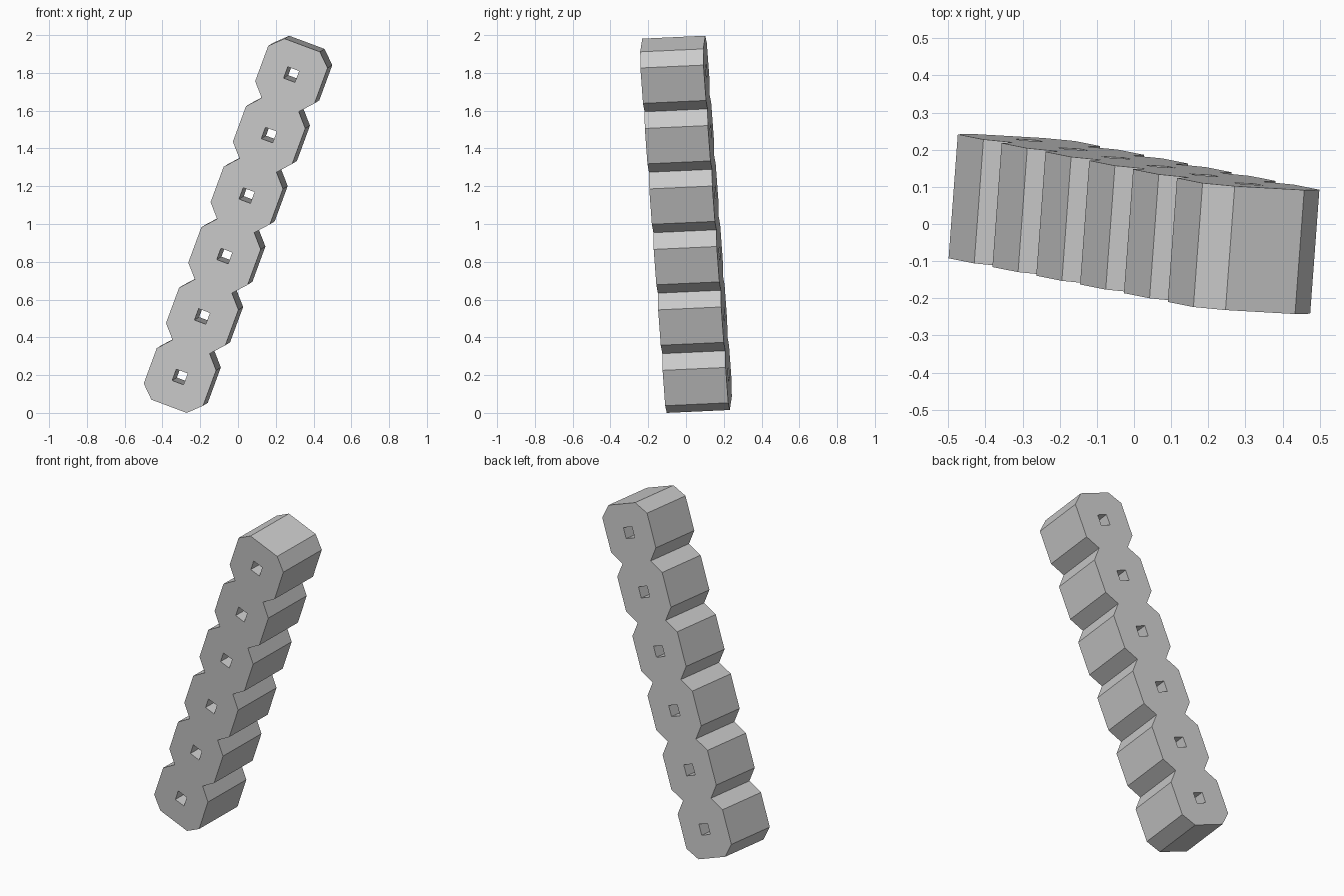
import bpy, bmesh
from mathutils import Vector, Matrix

if "Cube" in bpy.data.objects:
    bpy.data.objects.remove(bpy.data.objects["Cube"])

COUNT = 6          # linked octagonal segments
PITCH = 0.342      # spacing along the beam
HALF_W = 0.168     # half width of a segment
FLAT = 0.1         # half length of each flat side
END = 0.166        # reach of the two end faces
NECK = 0.105       # half width where segments meet
HALF_D = 0.1675    # half depth
HOLE = 0.032       # half size of the square holes

# One plain grey material
grey = bpy.data.materials.new("grey")
grey.use_nodes = True
colour = (0.6, 0.6, 0.6, 1)
grey.diffuse_color = colour
grey.node_tree.nodes["Principled BSDF"].inputs["Base Color"].default_value = colour

centres = [(i - (COUNT - 1) / 2) * PITCH for i in range(COUNT)]

# Right edge of the outline from bottom to top, mirrored by a half turn
side = [(FLAT, centres[0] - END)]
for c in centres:
    side += [(HALF_W, c - FLAT), (HALF_W, c + FLAT)]
    if c != centres[-1]:
        side.append((NECK, c + PITCH / 2))
side.append((FLAT, centres[-1] + END))
outline = side + [(-x, -y) for x, y in side]

# Flat profile with a square hole in every segment, extruded to depth
curve = bpy.data.curves.new("beam", "CURVE")
curve.dimensions = "2D"
curve.fill_mode = "BOTH"
curve.extrude = HALF_D


def add_loop(points):
    spline = curve.splines.new("POLY")
    spline.points.add(len(points) - 1)
    for p, (x, y) in zip(spline.points, points):
        p.co = (x, y, 0, 1)
    spline.use_cyclic_u = True


add_loop(outline)
for c in centres:
    add_loop([(sx * HOLE, c + sy * HOLE)
              for sx, sy in ((-1, -1), (-1, 1), (1, 1), (1, -1))])

beam = bpy.data.objects.new("notched_beam", curve)
bpy.context.collection.objects.link(beam)
bpy.ops.object.select_all(action="DESELECT")
beam.select_set(True)
bpy.context.view_layer.objects.active = beam
bpy.ops.object.convert(target="MESH")
beam = bpy.context.view_layer.objects.active
beam.name = "notched_beam"

# Leaning pose from the length and depth directions
length = Vector((0.345, -0.0687, 0.936)).normalized()
depth = Vector((0.074, 0.996, 0.0458))
depth = (depth - length * depth.dot(length)).normalized()
width = depth.cross(length)
pose = Matrix((width, length, -depth)).transposed().to_4x4()

# Weld, pose and shade flat
bm = bmesh.new()
bm.from_mesh(beam.data)
bmesh.ops.remove_doubles(bm, verts=bm.verts, dist=0.0005)
bmesh.ops.recalc_face_normals(bm, faces=bm.faces)
bmesh.ops.transform(bm, matrix=Matrix.Translation((0, 0, 1)) @ pose, verts=bm.verts)
lowest = min(v.co.z for v in bm.verts)
bmesh.ops.translate(bm, vec=(0, 0, -lowest), verts=bm.verts)
for f in bm.faces:
    f.smooth = False
    f.material_index = 0
bm.to_mesh(beam.data)
bm.free()
beam.data.materials.clear()
beam.data.materials.append(grey)
